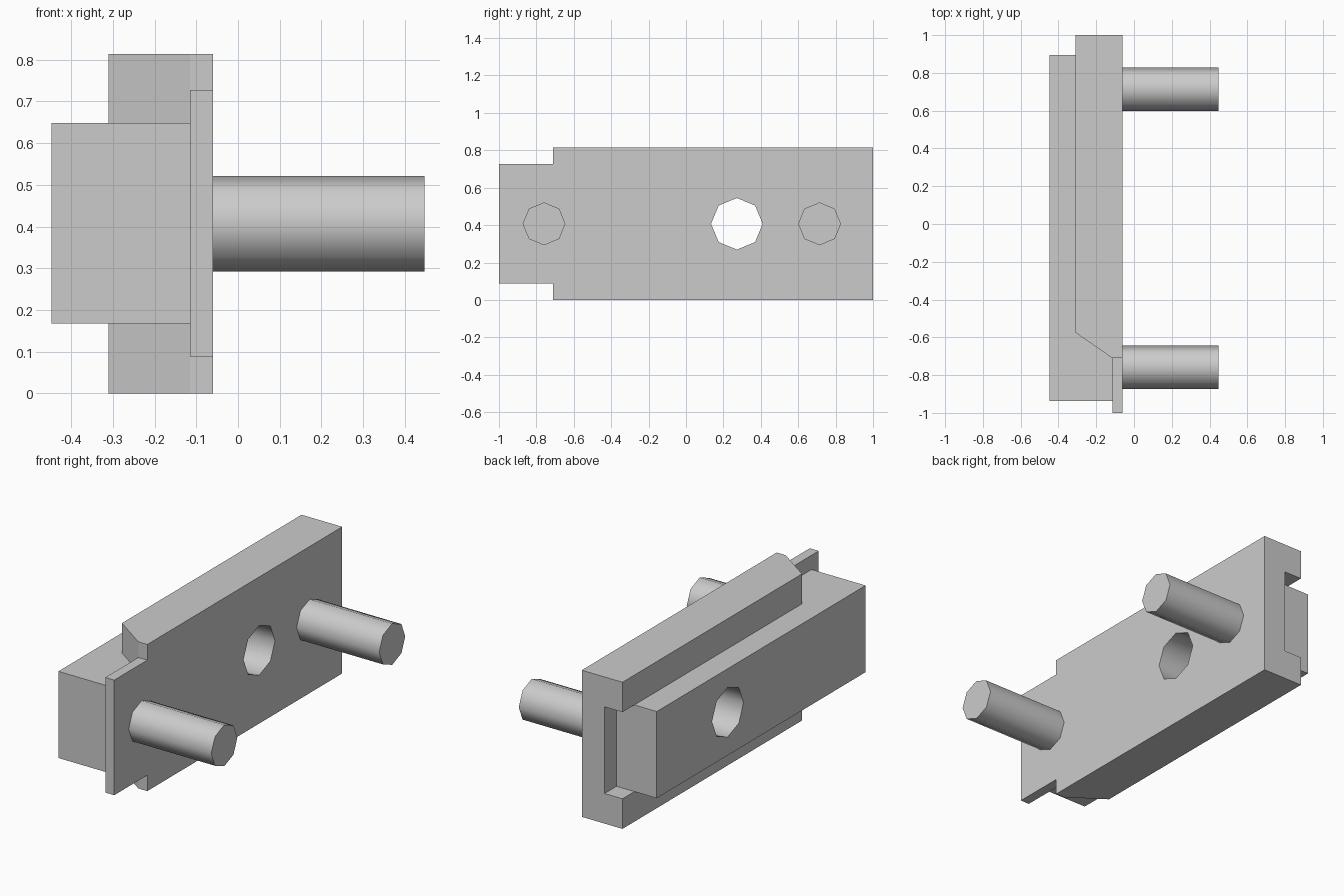
import bpy, bmesh, math
from mathutils import Matrix

if "Cube" in bpy.data.objects:
    bpy.data.objects.remove(bpy.data.objects["Cube"])

MID_Z = 0.407


def finish(name, bm):
    bmesh.ops.recalc_face_normals(bm, faces=bm.faces[:])
    mesh = bpy.data.meshes.new(name)
    bm.to_mesh(mesh)
    bm.free()
    obj = bpy.data.objects.new(name, mesh)
    bpy.context.collection.objects.link(obj)
    return obj


def prism(name, outline, z0, z1):
    """Extrude an XY outline from z0 to z1."""
    bm = bmesh.new()
    base = bm.faces.new([bm.verts.new((x, y, z0)) for x, y in outline])
    top = bmesh.ops.extrude_face_region(bm, geom=[base])["geom"]
    verts = [g for g in top if isinstance(g, bmesh.types.BMVert)]
    bmesh.ops.translate(bm, verts=verts, vec=(0, 0, z1 - z0))
    return finish(name, bm)


def box(name, x0, x1, y0, y1, z0, z1):
    return prism(name, [(x0, y0), (x1, y0), (x1, y1), (x0, y1)], z0, z1)


def rod(name, y, radius, x0, x1):
    """Eight-sided rod along X with smooth sides and flat caps."""
    bm = bmesh.new()
    bmesh.ops.create_cone(
        bm, cap_ends=True, segments=8, radius1=radius, radius2=radius,
        depth=x1 - x0,
        matrix=Matrix.Translation(((x0 + x1) / 2, y, MID_Z))
        @ Matrix.Rotation(math.pi / 2, 4, 'Y'))
    for f in bm.faces:
        f.smooth = len(f.verts) == 4
    return finish(name, bm)


def cut(obj, cutter):
    mod = obj.modifiers.new("cut", 'BOOLEAN')
    mod.operation = 'DIFFERENCE'
    mod.solver = 'EXACT'
    mod.object = cutter
    cutter.hide_render = True
    cutter.display_type = 'WIRE'


# Channel rail with a chamfered front end
rail = prism("channel_rail", [(-0.06, -0.71), (-0.115, -0.71), (-0.31, -0.575),
                              (-0.31, 1.0), (-0.06, 1.0)], 0.0, 0.814)
# Narrow tongue continuing the back of the rail
box("end_plate", -0.115, -0.06, -1.0, -0.71, 0.088, 0.727)
# Bar seated in the channel
bar = box("slide_bar", -0.447, -0.115, -0.937, 0.895, 0.167, 0.648)

# Slot along the rail, and the bore through rail and bar
cut(rail, box("slot_cutter", -0.6, -0.2, -1.2, 1.2, 0.167, 0.648))
bore = rod("bore_cutter", 0.272, 0.138, -0.7, 0.2)
cut(rail, bore)
cut(bar, bore)

# Two mounting pins
for label, y in (("front_pin", -0.759), ("back_pin", 0.714)):
    rod(label, y, 0.1145, -0.06, 0.447)
